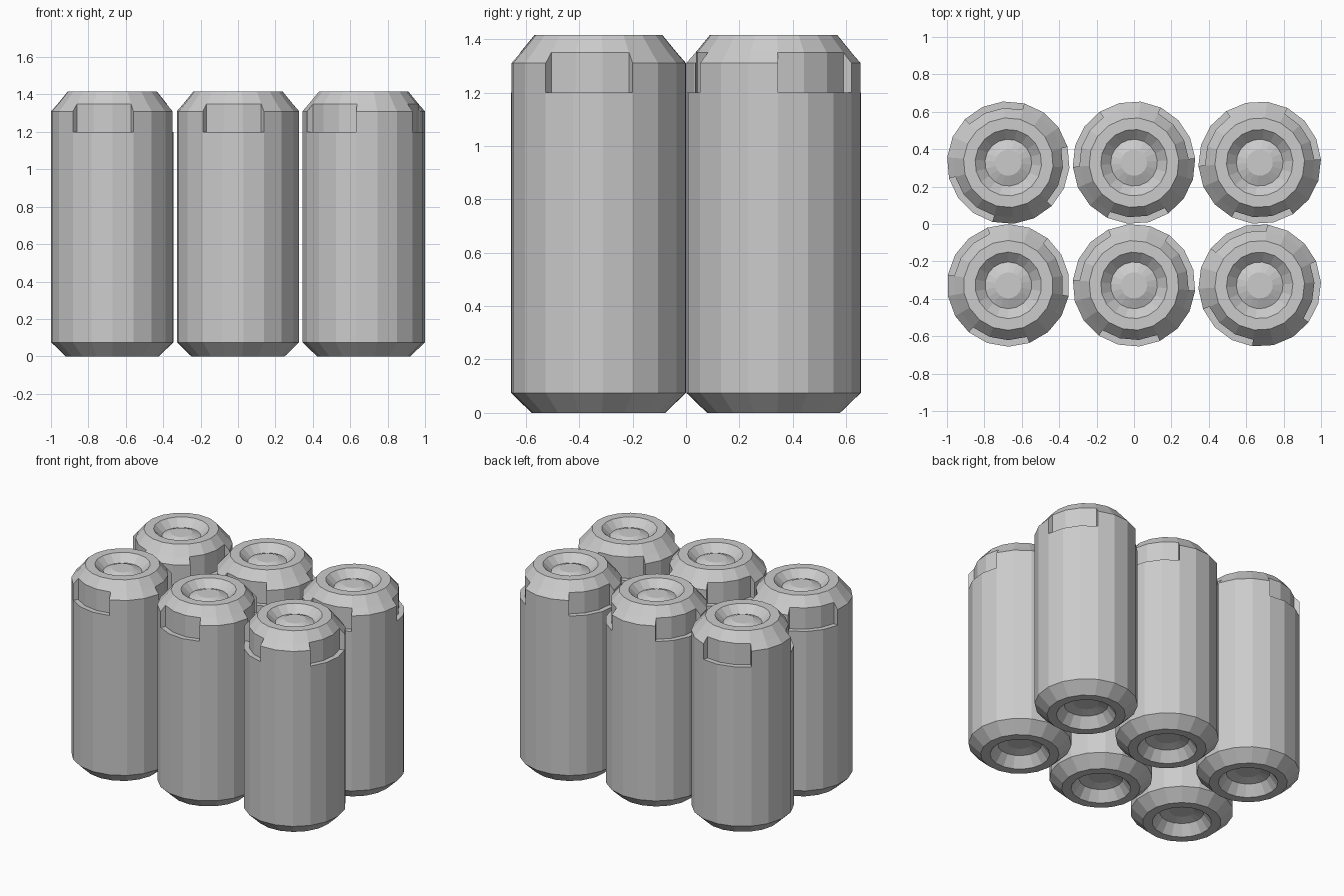
import bpy, bmesh
from math import radians, cos, sin

if "Cube" in bpy.data.objects:
    bpy.data.objects.remove(bpy.data.objects["Cube"])

SIDES = 18
R, R_CUT = 0.328, 0.293          # body radius, notch floor radius
Z_LEDGE, Z_CUT = 1.20, 1.35      # notch bottom and top

# Half profiles (radius, height)
BOTTOM = [(0.08, 0.085), (0.14, 0.07), (0.19, 0.0), (0.25, 0.0), (R, 0.075), (R, Z_LEDGE)]
PLAIN = [(R, 1.31), (R_CUT, Z_CUT)]
NOTCH = [(R_CUT, Z_LEDGE), (R_CUT, Z_CUT)]
TOP = [(R_CUT, Z_CUT), (0.24, 1.415), (0.178, 1.415), (0.125, 1.365), (0.07, 1.388)]


def make_can(name, x, y, notch_angle):
    """One can; three 60 degree notches, the first centred on notch_angle."""
    bm = bmesh.new()
    step = 360 / SIDES
    start = notch_angle - 1.5 * step

    def pt(i, p):
        a = radians(start + i * step)
        return bm.verts.new((p[0] * cos(a), p[0] * sin(a), p[1]))

    for i in range(SIDES):
        # facets alternate: three notched, three plain
        middle = NOTCH if (i // 3) % 2 == 0 else PLAIN
        prof = BOTTOM + middle + TOP[1:]
        for a, b in zip(prof, prof[1:]):
            bm.faces.new((pt(i, a), pt(i + 1, a), pt(i + 1, b), pt(i, b)))
        # side walls of the notches
        if i % 3 == 0:
            wall = [(R_CUT, Z_LEDGE), (R, Z_LEDGE), (R, 1.31), (R_CUT, Z_CUT)]
            bm.faces.new([pt(i, p) for p in wall])
    # centre discs
    bm.faces.new([pt(i, TOP[-1]) for i in range(SIDES)])
    bm.faces.new([pt(i, BOTTOM[0]) for i in reversed(range(SIDES))])

    bmesh.ops.remove_doubles(bm, verts=bm.verts, dist=0.0005)
    bmesh.ops.recalc_face_normals(bm, faces=bm.faces)
    mesh = bpy.data.meshes.new(name)
    bm.to_mesh(mesh)
    bm.free()
    ob = bpy.data.objects.new(name, mesh)
    ob.location = (x, y, 0)
    bpy.context.collection.objects.link(ob)


# Two rows of three, each turned differently
for row, y, angles in (("front", -0.328, (-100, -95, -127)),
                       ("back", 0.328, (105, 34, 33))):
    for side, x, ang in zip(("left", "middle", "right"), (-0.672, 0, 0.672), angles):
        make_can(f"{row}_{side}_can", x, y, ang)
